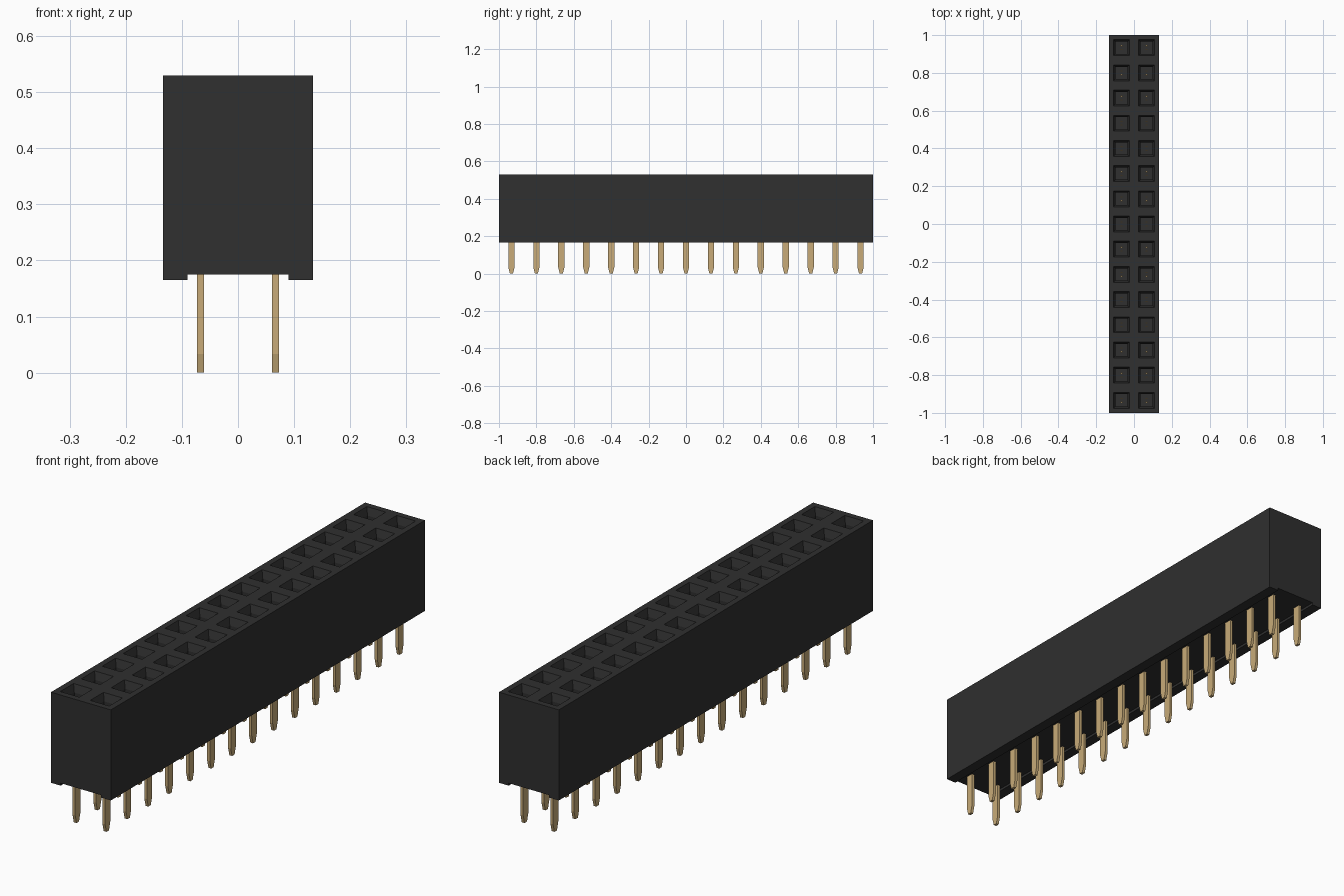
import bpy
import bmesh
from mathutils import Matrix, Vector

cube = bpy.data.objects.get("Cube")
if cube:
    bpy.data.objects.remove(cube, do_unlink=True)

ROWS, COLS = 15, 2
PITCH = 2 / ROWS
HALF_X = PITCH
TOP, BOTTOM, GROOVE = 0.53, 0.165, 0.175


def material(name, rgb):
    m = bpy.data.materials.new(name)
    m.use_nodes = True
    m.diffuse_color = (*rgb, 1)
    m.node_tree.nodes["Principled BSDF"].inputs["Base Color"].default_value = (*rgb, 1)
    return m


black = material("black plastic", (0.029, 0.029, 0.029))
gold = material("gold metal", (0.58, 0.41, 0.19))


def make_object(name, bm, mat):
    bmesh.ops.recalc_face_normals(bm, faces=bm.faces)
    me = bpy.data.meshes.new(name)
    bm.to_mesh(me)
    bm.free()
    me.materials.append(mat)
    ob = bpy.data.objects.new(name, me)
    bpy.context.collection.objects.link(ob)
    return ob


def add_box(bm, centre, size):
    mat = Matrix.Translation(centre) @ Matrix.Diagonal((*size, 1))
    return bmesh.ops.create_cube(bm, size=1, matrix=mat)["verts"]


# Housing: one top cell per socket, walls dropped from the border
bm = bmesh.new()
bmesh.ops.create_grid(bm, x_segments=COLS, y_segments=ROWS, size=1,
                      matrix=Matrix.Translation((0, 0, TOP)) @ Matrix.Diagonal((HALF_X, 1, 1, 1)))
cells = list(bm.faces)
border = [e for e in bm.edges if e.is_boundary]
walls = bmesh.ops.extrude_edge_only(bm, edges=border)["geom"]
for v in walls:
    if isinstance(v, bmesh.types.BMVert):
        v.co.z = BOTTOM
rim = [e for e in walls if isinstance(e, bmesh.types.BMEdge) and e.is_boundary]
bmesh.ops.contextual_create(bm, geom=rim)

# Sockets: square mouth, sloped funnel, straight shaft
bmesh.ops.inset_individual(bm, faces=cells, thickness=(PITCH - 0.064) / 2)
for inset, drop in ((0.014, 0.03), (0.0, 0.2)):
    if inset:
        bmesh.ops.inset_individual(bm, faces=cells, thickness=inset)
    else:
        cells = bmesh.ops.extrude_discrete_faces(bm, faces=cells)["faces"]
    for f in cells:
        for v in f.verts:
            v.co.z -= drop
housing = make_object("housing", bm, black)

# Groove along the underside
bm = bmesh.new()
add_box(bm, (0, 0, GROOVE - 0.05), (0.18, 2.2, 0.1))
cutter = make_object("groove_cutter", bm, black)
cutter.hide_render = True
mod = housing.modifiers.new("groove", "BOOLEAN")
mod.operation = "DIFFERENCE"
mod.solver = "EXACT"
mod.object = cutter
bpy.context.view_layer.objects.active = housing
bpy.ops.object.modifier_apply(modifier="groove")
bpy.data.objects.remove(cutter, do_unlink=True)

# Pins with tips tapered lengthwise, and spring contacts inside the sockets
pins, contacts = bmesh.new(), bmesh.new()
TIP = 0.033
profile = [(-0.008, 0), (0.008, 0), (0.0165, TIP), (0.0165, GROOVE + 0.02),
           (-0.0165, GROOVE + 0.02), (-0.0165, TIP)]
for x in (-PITCH / 2, PITCH / 2):
    for row in range(ROWS):
        y = (row - (ROWS - 1) / 2) * PITCH
        face = pins.faces.new([pins.verts.new((x - 0.006, y + py, z)) for py, z in profile])
        side = bmesh.ops.extrude_face_region(pins, geom=[face])["geom"]
        bmesh.ops.translate(pins, vec=Vector((0.012, 0, 0)),
                            verts=[v for v in side if isinstance(v, bmesh.types.BMVert)])
        for s in (-1, 1):
            add_box(contacts, (x, y + s * 0.01, 0.36), (0.012, 0.006, 0.14))
make_object("pins", pins, gold)
make_object("socket_contacts", contacts, gold)
